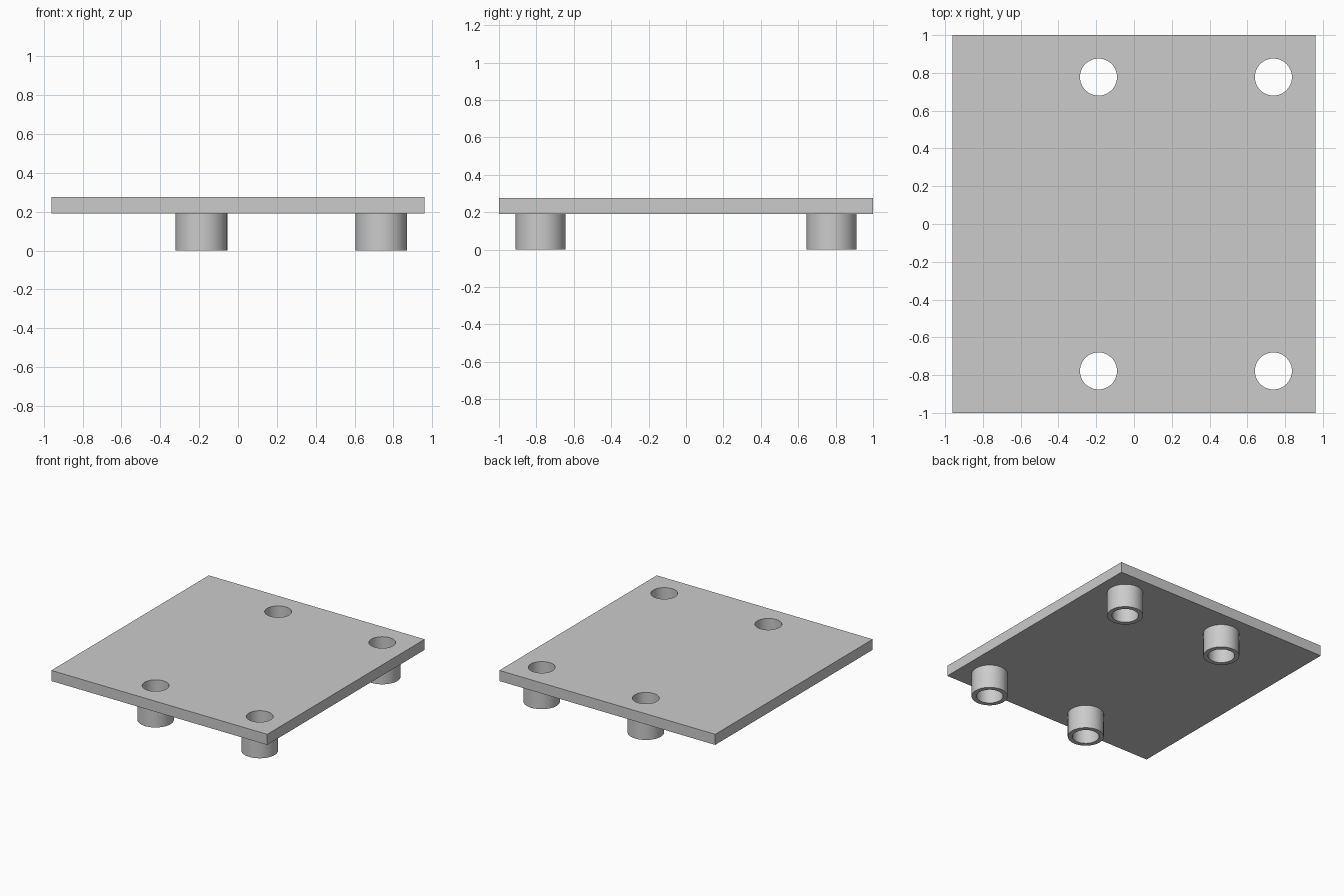
import bpy
import bmesh
import math
from mathutils import Matrix

cube = bpy.data.objects.get("Cube")
if cube:
    bpy.data.objects.remove(cube, do_unlink=True)

HALF_X, HALF_Y = 0.96, 1.0
PLATE_BOTTOM, PLATE_TOP = 0.19, 0.275
BORE, OUTER = 0.098, 0.133
SIDES = 64
POSTS = {"right": -0.188, "left": 0.738}
ROWS = {"front": -0.778, "back": 0.778}

grey = bpy.data.materials.new("plain_grey")
grey.use_nodes = True
colour = (0.6, 0.6, 0.6, 1)
grey.diffuse_color = colour
grey.node_tree.nodes["Principled BSDF"].inputs["Base Color"].default_value = colour


def make_object(name, bm, location=(0, 0, 0)):
    mesh = bpy.data.meshes.new(name)
    bmesh.ops.recalc_face_normals(bm, faces=bm.faces)
    bm.to_mesh(mesh)
    bm.free()
    mesh.materials.append(grey)
    obj = bpy.data.objects.new(name, mesh)
    obj.location = location
    bpy.context.collection.objects.link(obj)
    return obj


def smooth(obj):
    bpy.ops.object.select_all(action='DESELECT')
    obj.select_set(True)
    bpy.context.view_layer.objects.active = obj
    bpy.ops.object.shade_smooth_by_angle(angle=math.radians(30))


# Flat base plate
bm = bmesh.new()
bmesh.ops.create_cube(bm, size=1)
bmesh.ops.scale(bm, verts=bm.verts,
                vec=(2 * HALF_X, 2 * HALF_Y, PLATE_TOP - PLATE_BOTTOM))
plate = make_object("plate", bm, (0, 0, (PLATE_BOTTOM + PLATE_TOP) / 2))

# Cutter with one cylinder per through hole
bm = bmesh.new()
for x in POSTS.values():
    for y in ROWS.values():
        bmesh.ops.create_cone(bm, cap_ends=True, segments=SIDES, radius1=BORE,
                              radius2=BORE, depth=1,
                              matrix=Matrix.Translation((x, y, PLATE_TOP)))
cutter = make_object("hole_cutter", bm)
cutter.hide_render = True

# Drill the plate, then discard the cutter
drill = plate.modifiers.new("holes", 'BOOLEAN')
drill.operation = 'DIFFERENCE'
drill.solver = 'EXACT'
drill.object = cutter
bpy.context.view_layer.objects.active = plate
bpy.ops.object.modifier_apply(modifier=drill.name)
bpy.data.objects.remove(cutter, do_unlink=True)
smooth(plate)


# Hollow standoff: profile spun around its axis, open where it meets the plate
def standoff(name, x, y):
    bm = bmesh.new()
    profile = [(BORE, PLATE_BOTTOM), (BORE, 0), (OUTER, 0), (OUTER, PLATE_BOTTOM)]
    verts = [bm.verts.new((r, 0, z)) for r, z in profile]
    edges = [bm.edges.new(pair) for pair in zip(verts, verts[1:])]
    bmesh.ops.spin(bm, geom=verts + edges, cent=(0, 0, 0), axis=(0, 0, 1),
                   angle=math.tau, steps=SIDES, use_merge=True)
    bmesh.ops.remove_doubles(bm, verts=bm.verts, dist=0.0001)
    # The bottom ring must face down; flip everything if it does not
    obj = make_object(name, bm, (x, y, 0))
    ring = [p for p in obj.data.polygons if abs(p.normal.z) > 0.9]
    if ring[0].normal.z > 0:
        obj.data.flip_normals()
    smooth(obj)


for side, x in POSTS.items():
    for row, y in ROWS.items():
        standoff(f"{row}_{side}_standoff", x, y)
